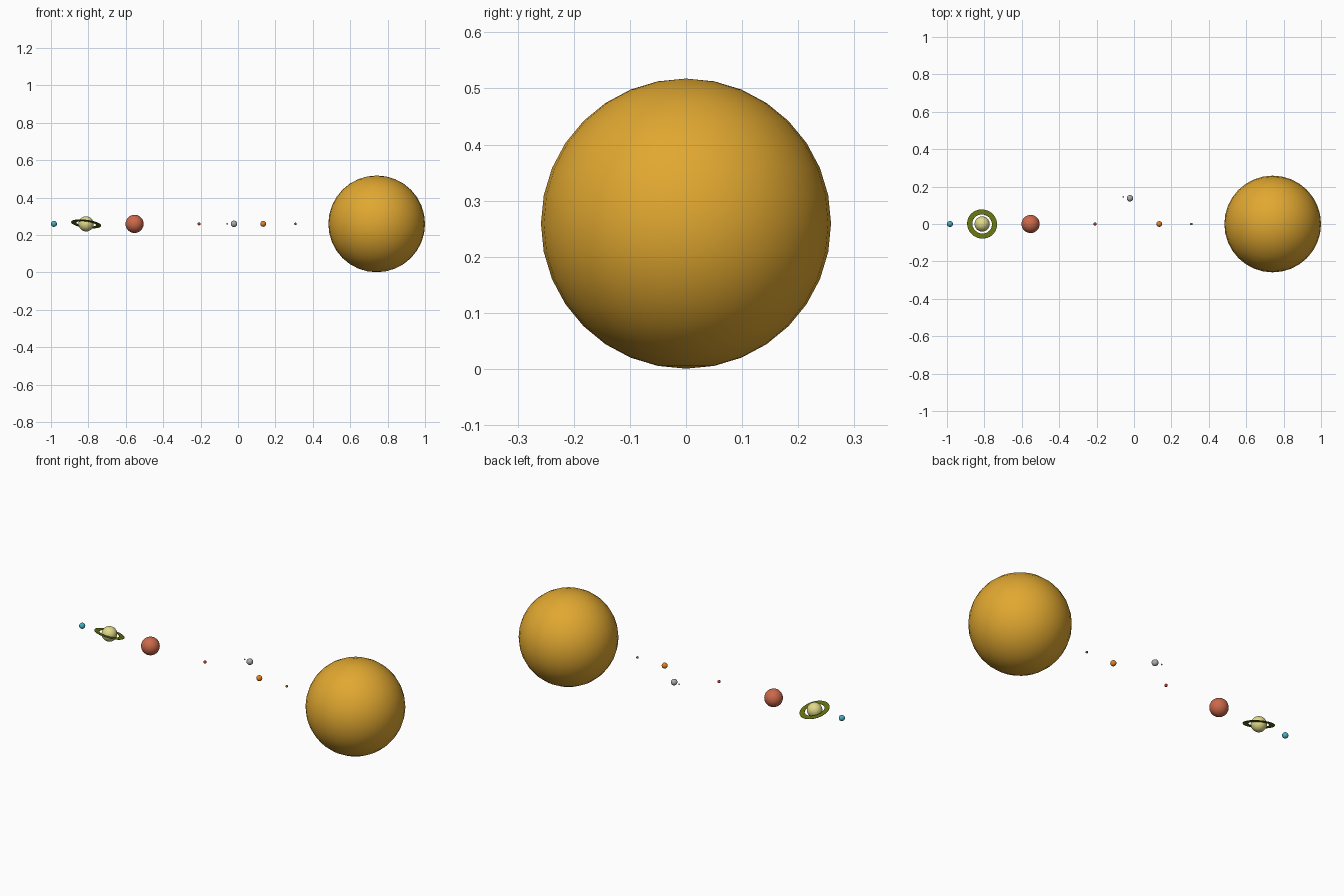
import bpy, bmesh
from math import cos, sin, tau
from mathutils import Vector

if "Cube" in bpy.data.objects:
    bpy.data.objects.remove(bpy.data.objects["Cube"])

Z = 0.2592  # all bodies share one height


def paint(ob, rgb):
    mat = bpy.data.materials.new(ob.name + "_colour")
    mat.diffuse_color = (*rgb, 1)
    mat.use_nodes = True
    mat.node_tree.nodes["Principled BSDF"].inputs["Base Color"].default_value = mat.diffuse_color
    ob.data.materials.append(mat)


def ball(name, x, y, r, rgb):
    bpy.ops.mesh.primitive_uv_sphere_add(segments=32, ring_count=16, radius=r, location=(x, y, Z))
    ob = bpy.context.object
    ob.name = name
    bpy.ops.object.shade_smooth()
    paint(ob, rgb)
    return ob


def flat_ring(name, x, inner, outer, thick, normal, rgb, n=48):
    # rectangular section swept round in a circle, then tilted to the normal
    section = [(inner, -thick / 2), (outer, -thick / 2), (outer, thick / 2), (inner, thick / 2)]
    bm = bmesh.new()
    loops = [[bm.verts.new((r * cos(tau * i / n), r * sin(tau * i / n), z)) for r, z in section]
             for i in range(n)]
    for i in range(n):
        a, b = loops[i], loops[(i + 1) % n]
        for j in range(4):
            k = (j + 1) % 4
            bm.faces.new((a[j], b[j], b[k], a[k]))
    bmesh.ops.recalc_face_normals(bm, faces=bm.faces)
    mesh = bpy.data.meshes.new(name)
    bm.to_mesh(mesh)
    bm.free()
    ob = bpy.data.objects.new(name, mesh)
    bpy.context.collection.objects.link(ob)
    ob.location = (x, 0, Z)
    ob.rotation_euler = Vector((0, 0, 1)).rotation_difference(Vector(normal)).to_euler()
    paint(ob, rgb)


# sun and planets, right to left
bodies = [
    ("sun", 0.7415, 0, 0.2585, (0.75, 0.39, 0.03)),
    ("first_planet", 0.307, 0, 0.0065, (0.25, 0.12, 0.04)),
    ("second_planet", 0.1345, 0, 0.0155, (0.8, 0.22, 0.01)),
    ("third_planet", -0.0215, 0.1375, 0.0172, (0.42, 0.42, 0.42)),
    ("moon", -0.058, 0.145, 0.004, (0.3, 0.3, 0.3)),
    ("fourth_planet", -0.2085, 0, 0.0082, (0.6, 0.03, 0.02)),
    ("banded_giant", -0.553, 0, 0.0485, (0.6, 0.14, 0.07)),
    ("ringed_giant", -0.812, 0, 0.0405, (0.75, 0.7, 0.25)),
    ("outer_planet", -0.984, 0, 0.016, (0.06, 0.42, 0.55)),
]
for b in bodies:
    ball(*b)

# tilted ring round the ringed giant
flat_ring("planet_ring", -0.812, 0.053, 0.0805, 0.002, (0.125, 0.26, 0.96), (0.13, 0.17, 0.005))
